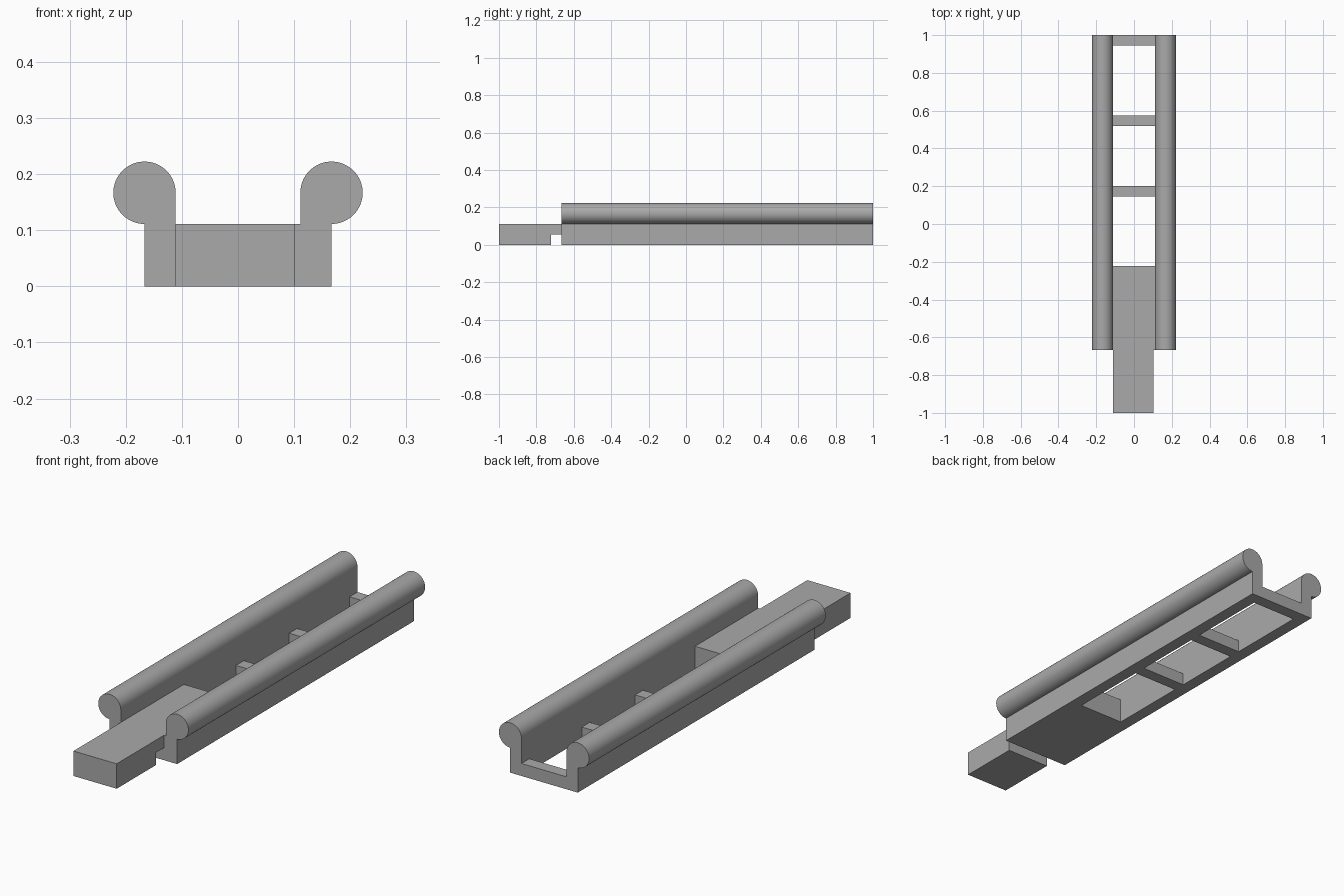
import bpy
import bmesh
from math import cos, sin, radians

cube = bpy.data.objects.get("Cube")
if cube:
    bpy.data.objects.remove(cube, do_unlink=True)

grey = bpy.data.materials.new("plain grey")
grey.use_nodes = True
colour = (0.4, 0.4, 0.4, 1)
grey.diffuse_color = colour
grey.node_tree.nodes["Principled BSDF"].inputs["Base Color"].default_value = colour

U = 1 / 18            # base module: wall thickness and bead radius
INNER = 2 * U         # half the channel width
FRONT = -12 * U       # front end of the rails


def prism(name, outline, direction):
    """Extrude a closed 3D outline along a direction."""
    bm = bmesh.new()
    face = bm.faces.new([bm.verts.new(p) for p in outline])
    new = bmesh.ops.extrude_face_region(bm, geom=[face], use_keep_orig=True)["geom"]
    bmesh.ops.translate(bm, vec=direction,
                        verts=[v for v in new if isinstance(v, bmesh.types.BMVert)])
    bmesh.ops.recalc_face_normals(bm, faces=bm.faces)
    mesh = bpy.data.meshes.new(name)
    bm.to_mesh(mesh)
    bm.free()
    mesh.materials.append(grey)
    obj = bpy.data.objects.new(name, mesh)
    bpy.context.collection.objects.link(obj)
    return obj


def bar(name, x0, x1, y0, y1, height):
    """Box resting on the ground."""
    outline = [(x0, y0, 0), (x1, y0, 0), (x1, y1, 0), (x0, y1, 0)]
    return prism(name, outline, (0, 0, height))


# Side rails: thin wall with a round bead leaning outwards
steps = 48
profile = [(INNER, 0), (3 * U, 0)]
for i in range(steps + 1):
    a = radians(-90 + 270 * i / steps)
    profile.append((3 * U + U * cos(a), 3 * U + U * sin(a)))

for name, side in (("left_rail", 1), ("right_rail", -1)):
    rail = prism(name, [(side * x, FRONT, z) for x, z in profile], (0, 1 - FRONT, 0))
    bpy.ops.object.select_all(action="DESELECT")
    rail.select_set(True)
    bpy.context.view_layer.objects.active = rail
    bpy.ops.object.shade_smooth_by_angle(angle=radians(30))

# Solid block filling the front of the channel
bar("channel_block", -INNER, INNER, FRONT, -4 * U, 2 * U)

# Projecting tongue, notched underneath where it meets the rails
notch = FRONT - U
side_view = [(-1, 0), (notch, 0), (notch, U), (FRONT, U), (FRONT, 2 * U), (-1, 2 * U)]
prism("front_tongue", [(-INNER, y, z) for y, z in side_view], (INNER + 0.102, 0, 0))

# Low cross bars joining the rails
for name, back in (("front", 0.2), ("middle", 0.575), ("rear", 1.0)):
    bar(name + "_cross_bar", -INNER, INNER, back - U, back, U)
